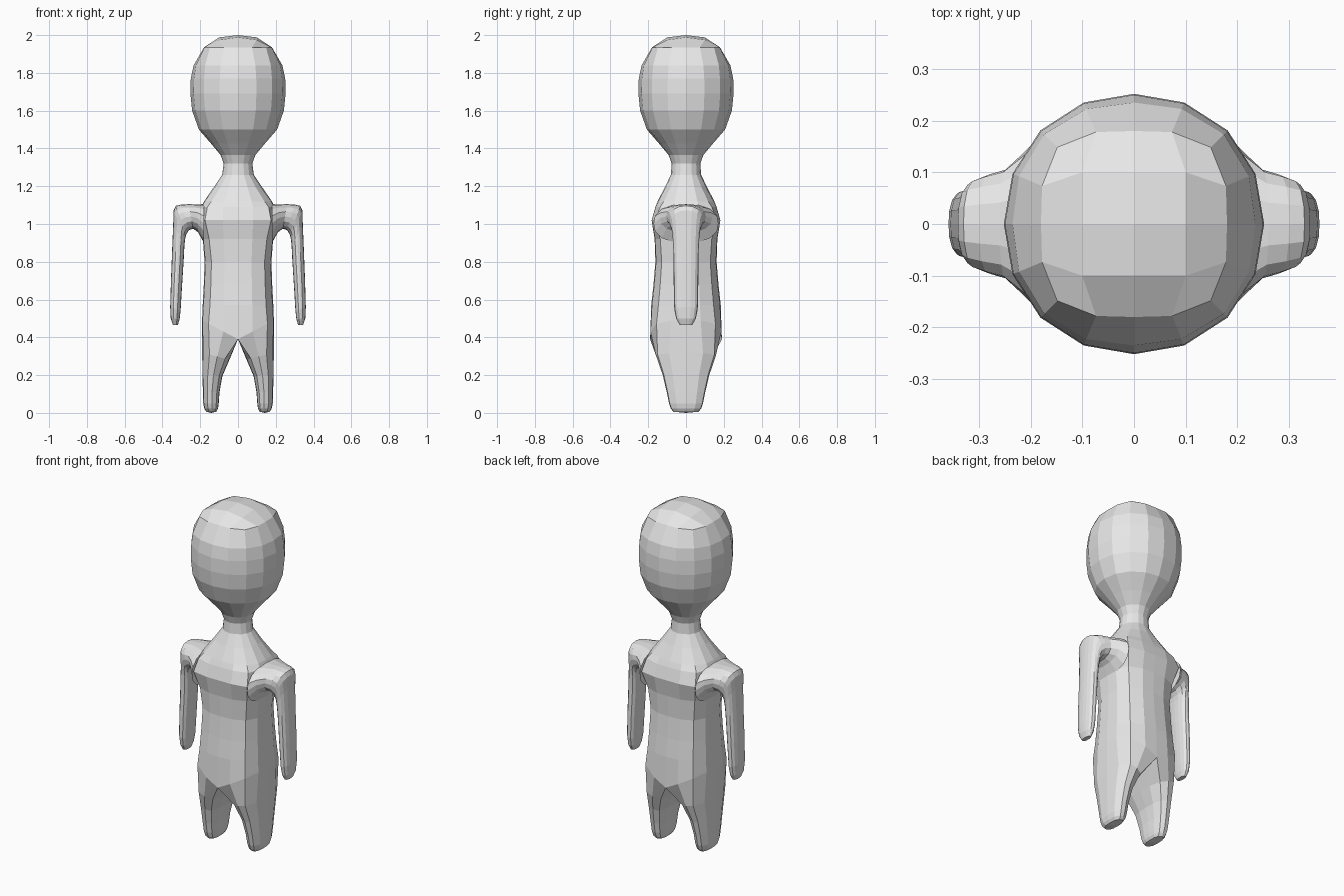
import bpy, bmesh, math
from mathutils import Vector

if "Cube" in bpy.data.objects:
    bpy.data.objects.remove(bpy.data.objects["Cube"])

grey = bpy.data.materials.new("pale_grey")
grey.diffuse_color = (0.8, 0.8, 0.8, 1)
grey.use_nodes = True
grey.node_tree.nodes["Principled BSDF"].inputs["Base Color"].default_value = grey.diffuse_color


def oval(angle, a, b, n):
    """Point on a rounded square; n=2 is an ellipse, higher is boxier."""
    c, s = math.cos(angle), math.sin(angle)
    r = (abs(c) ** n + abs(s) ** n) ** (-1 / n)
    return a * c * r, b * s * r


def bridge(bm, r0, r1):
    k = len(r0)
    for i in range(k):
        bm.faces.new((r0[i], r0[(i + 1) % k], r1[(i + 1) % k], r1[i]))


def finish(bm, name):
    bmesh.ops.recalc_face_normals(bm, faces=bm.faces)
    me = bpy.data.meshes.new(name)
    bm.to_mesh(me)
    bm.free()
    me.materials.append(grey)
    ob = bpy.data.objects.new(name, me)
    bpy.context.collection.objects.link(ob)
    return ob


# Head, neck and torso: z, half width, half depth, squareness
RINGS = [
    (1.935, .18, .18, 3.6), (1.84, .235, .235, 2.3), (1.77, .25, .25, 2.1),
    (1.69, .252, .252, 2.1), (1.60, .243, .243, 2.1), (1.50, .207, .207, 2.1),
    (1.425, .142, .142, 2), (1.365, .092, .092, 2), (1.32, .076, .076, 2),
    (1.26, .084, .08, 2), (1.195, .128, .112, 2.2), (1.12, .18, .15, 2.8),
    (1.09, .193, .162, 4), (1.02, .193, .182, 7), (.92, .186, .166, 3.5),
    (.80, .177, .162, 3), (.68, .181, .172, 3), (.57, .187, .184, 3),
]
bm = bmesh.new()
rings = []
for z, a, b, n in RINGS:
    rings.append([bm.verts.new((*oval(i * math.pi / 8, a, b, n), z)) for i in range(16)])

# Hip ring dips in a V towards the crotch
hip = []
for i in range(16):
    x, y = oval(i * math.pi / 8, .19, .19, 3.5)
    hip.append(bm.verts.new((x, y, .39 + .1 * abs(x) / .19)))
rings.append(hip)
for r0, r1 in zip(rings, rings[1:]):
    bridge(bm, r0, r1)

# Crown: 4 x 4 quad patch closing the top ring
grid = {}
border = [(4, 2), (4, 3), (4, 4), (3, 4), (2, 4), (1, 4), (0, 4), (0, 3),
          (0, 2), (0, 1), (0, 0), (1, 0), (2, 0), (3, 0), (4, 0), (4, 1)]
for cell, v in zip(border, rings[0]):
    grid[cell] = v
for i in (1, 2, 3):
    for j in (1, 2, 3):
        d = abs(i - 2) + abs(j - 2)
        grid[i, j] = bm.verts.new(((i - 2) * .1, (j - 2) * .1, (2.0, 1.988, 1.974)[d]))
for i in range(4):
    for j in range(4):
        bm.faces.new((grid[i, j], grid[i + 1, j], grid[i + 1, j + 1], grid[i, j + 1]))

# Legs: z, inner x, outer x, half depth
LEG = [(.30, .045, .19, .157), (.20, .083, .188, .123), (.11, .098, .186, .102),
       (.05, .102, .184, .09), (.022, .106, .178, .08), (.006, .114, .168, .066)]
crotch = [bm.verts.new((0, y, .39)) for y in (.1, 0, -.1)]
angles = [math.radians(-128 + 32 * i) for i in range(9)] + [math.radians(d) for d in (154, 180, 206)]
for side in (1, -1):
    half = range(-4, 5) if side == 1 else range(12, 3, -1)
    prev = [hip[i % 16] for i in half] + crotch
    for z, x0, x1, hy in LEG:
        cur = []
        for t in angles:
            x, y = oval(t, (x1 - x0) / 2, hy, 2.8)
            # upper rings keep some of the hip slope
            lift = .25 * x * max(0, (z - .1) / .2)
            cur.append(bm.verts.new((side * (x + (x0 + x1) / 2), y, z + lift)))
        bridge(bm, prev, cur)
        prev = cur
    sole = bm.verts.new((side * .141, 0, 0))
    for i in range(12):
        bm.faces.new((prev[i], prev[(i + 1) % 12], sole))
finish(bm, "body")

# Arm: outer x, outer z, inner x, inner z, half depth
ARM = [
    (.18, 1.105, .18, .90, .172), (.215, 1.104, .212, .957, .138),
    (.26, 1.105, .238, .975, .105), (.30, 1.103, .26, .967, .096),
    (.33, 1.096, .274, .945, .087), (.341, 1.072, .28, .92, .079),
    (.343, 1.0, .284, .88, .071), (.348, .88, .288, .80, .066),
    (.355, .70, .297, .66, .065), (.359, .56, .304, .54, .062),
    (.356, .50, .309, .497, .052), (.345, .466, .318, .466, .033),
]
bm = bmesh.new()
prev = None
for k, (xo, zo, xi, zi, hy) in enumerate(ARM):
    o, i = Vector((xo, 0, zo)), Vector((xi, 0, zi))
    cur = []
    for s in range(16):
        u, v = oval(s * math.pi / 8, 1, hy, 2.4)
        p = (o + i) / 2 + (o - i) / 2 * u
        cur.append(bm.verts.new((p.x, v, p.z)))
    if prev:
        bridge(bm, prev, cur)
    else:
        bm.faces.new(cur)
    prev = cur
bm.faces.new(prev)
arm = finish(bm, "arms")
mirror = arm.modifiers.new("mirror", 'MIRROR')
mirror.use_axis[0] = True
